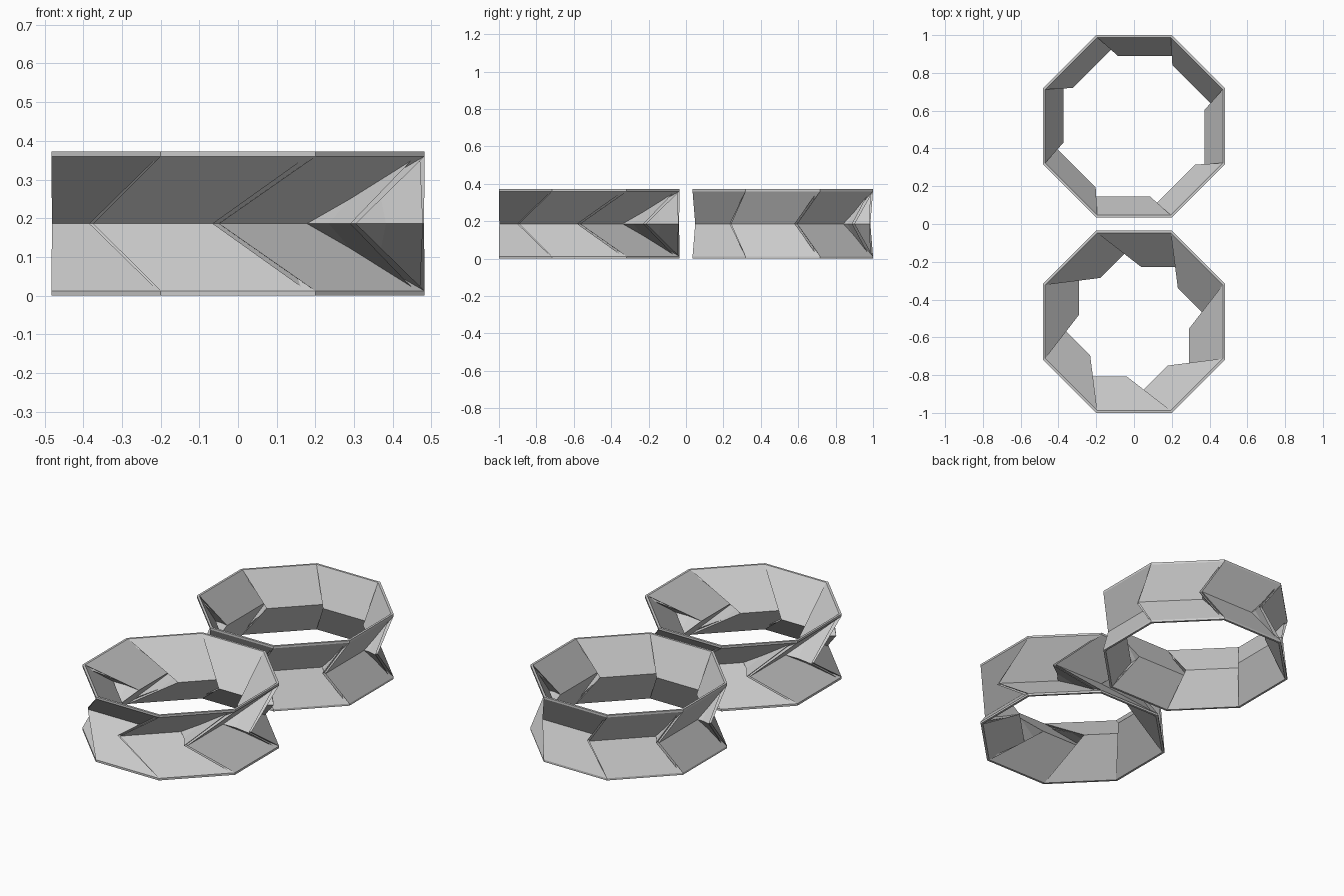
import bpy, math

if "Cube" in bpy.data.objects:
    bpy.data.objects.remove(bpy.data.objects["Cube"])

N = 8
HEIGHT = 0.372
MID = HEIGHT / 2
BAND = 0.012            # height of the vertical rim band
APOTHEM = 0.4825        # outer octagon
INNER_APOTHEM = 0.47

mat = bpy.data.materials.new("light_grey")
mat.diffuse_color = (0.6, 0.6, 0.6, 1)
mat.use_nodes = True
mat.node_tree.nodes["Principled BSDF"].inputs["Base Color"].default_value = mat.diffuse_color


def turned(x, y, i, z):
    a = i * math.tau / N
    c, s = math.cos(a), math.sin(a)
    return (x * c - y * s, x * s + y * c, z)


def folded_ring(name, y_centre, outer_fold, inner_fold):
    """Octagonal band pinched at mid height; each fold is (left x, right x, y)."""
    verts, faces = [], []

    def rim(apothem, z):
        start = len(verts)
        half = apothem * math.tan(math.pi / N)
        verts.extend(turned(-half, -apothem, i, z) for i in range(N))
        return [start + i for i in range(N)]

    def fold(left, right, y):
        start = len(verts)
        for i in range(N):
            verts.append(turned(left, y, i, MID))
            verts.append(turned(right, y, i, MID))
        return [start + i for i in range(2 * N)]

    def add(face, flip):
        faces.append(face[::-1] if flip else face)

    def band(low, high, flip=False):
        for i in range(N):
            j = (i + 1) % N
            add([low[i], low[j], high[j], high[i]], flip)

    def panels(edge, crease, flip):
        # one slanted panel per side, and the folded gusset to the next one
        for i in range(N):
            j = (i + 1) % N
            add([crease[2*i], crease[2*i+1], edge[j], edge[i]], flip)
            add([crease[2*i+1], crease[2*j], edge[j]], flip)

    outer, inner = fold(*outer_fold), fold(*inner_fold)
    for upper in (True, False):
        z_end = HEIGHT if upper else 0
        z_band = HEIGHT - BAND if upper else BAND
        end, edge = rim(APOTHEM, z_end), rim(APOTHEM, z_band)
        lip = rim(INNER_APOTHEM, z_end)
        band(edge, end, not upper)
        band(end, lip, not upper)
        panels(edge, outer, not upper)
        panels(lip, inner, upper)

    mesh = bpy.data.meshes.new(name)
    mesh.from_pydata(verts, [], faces)
    mesh.materials.append(mat)
    obj = bpy.data.objects.new(name, mesh)
    obj.location.y = y_centre
    bpy.context.collection.objects.link(obj)


# tightly twisted ring in front, gently twisted ring behind
folded_ring("front_ring", -0.5175, (-0.375, -0.053, -0.305), (-0.385, -0.037, -0.291))
folded_ring("back_ring", 0.5175, (-0.277, 0.073, -0.385), (-0.285, 0.085, -0.372))
